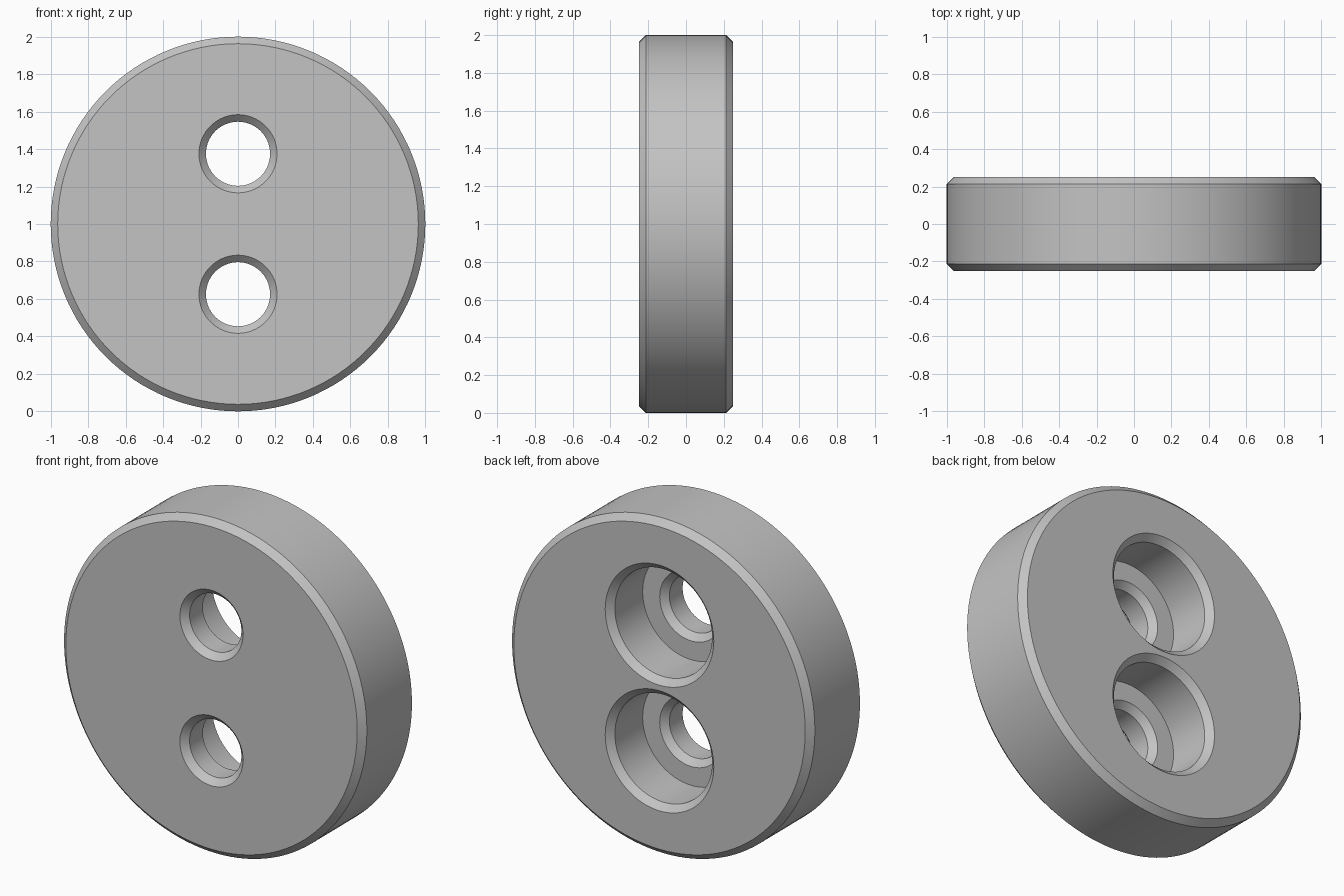
import bpy
import bmesh
from math import cos, sin, tau, radians

cube = bpy.data.objects.get("Cube")
if cube:
    bpy.data.objects.remove(cube, do_unlink=True)

SEGMENTS = 128
CHAMFER = 0.0375
HALF = 0.25          # half thickness
HOLE, BORE = 0.171, 0.321
SHOULDER = -0.05     # depth of the counterbore floor
OVER = 0.02          # cutter overshoot past each face

grey = bpy.data.materials.new("plain grey")
grey.use_nodes = True
colour = (0.55, 0.55, 0.55, 1)
grey.diffuse_color = colour
grey.node_tree.nodes["Principled BSDF"].inputs["Base Color"].default_value = colour


def turned(name, profile, z):
    """Turn (radius, y) points about a front-to-back axis, capped at both ends."""
    bm = bmesh.new()
    rings = []
    for r, y in profile:
        rings.append([bm.verts.new((r * cos(tau * i / SEGMENTS), y, z + r * sin(tau * i / SEGMENTS)))
                      for i in range(SEGMENTS)])
    for a, b in zip(rings, rings[1:]):
        for i in range(SEGMENTS):
            j = (i + 1) % SEGMENTS
            bm.faces.new((a[i], a[j], b[j], b[i]))
    bm.faces.new(rings[0])
    bm.faces.new(rings[-1])
    bmesh.ops.recalc_face_normals(bm, faces=bm.faces)
    mesh = bpy.data.meshes.new(name)
    bm.to_mesh(mesh)
    bm.free()
    mesh.materials.append(grey)
    obj = bpy.data.objects.new(name, mesh)
    bpy.context.collection.objects.link(obj)
    return obj


# Chamfered disc
disc = turned("disc", [(1 - CHAMFER, -HALF), (1, -HALF + CHAMFER),
                       (1, HALF - CHAMFER), (1 - CHAMFER, HALF)], 1)

# Two counterbored screw holes, chamfered at every mouth
hole_profile = [(HOLE + CHAMFER + OVER, -HALF - OVER), (HOLE, -HALF + CHAMFER),
                (HOLE, SHOULDER - CHAMFER), (HOLE + CHAMFER, SHOULDER),
                (BORE, SHOULDER), (BORE, HALF - CHAMFER),
                (BORE + CHAMFER + OVER / 4, HALF + OVER / 4)]
cutters = []
for label, z in (("lower", 0.625), ("upper", 1.375)):
    cutter = turned(label + "_hole_cutter", hole_profile, z)
    cutter.hide_render = True
    cutters.append(cutter)
    cut = disc.modifiers.new(label + "_hole", "BOOLEAN")
    cut.operation = "DIFFERENCE"
    cut.solver = "EXACT"
    cut.object = cutter

# Apply the cuts, drop the cutters and smooth the round walls
bpy.ops.object.select_all(action="DESELECT")
disc.select_set(True)
bpy.context.view_layer.objects.active = disc
for modifier in list(disc.modifiers):
    bpy.ops.object.modifier_apply(modifier=modifier.name)
for cutter in cutters:
    bpy.data.objects.remove(cutter, do_unlink=True)
bpy.ops.object.shade_smooth_by_angle(angle=radians(30))
